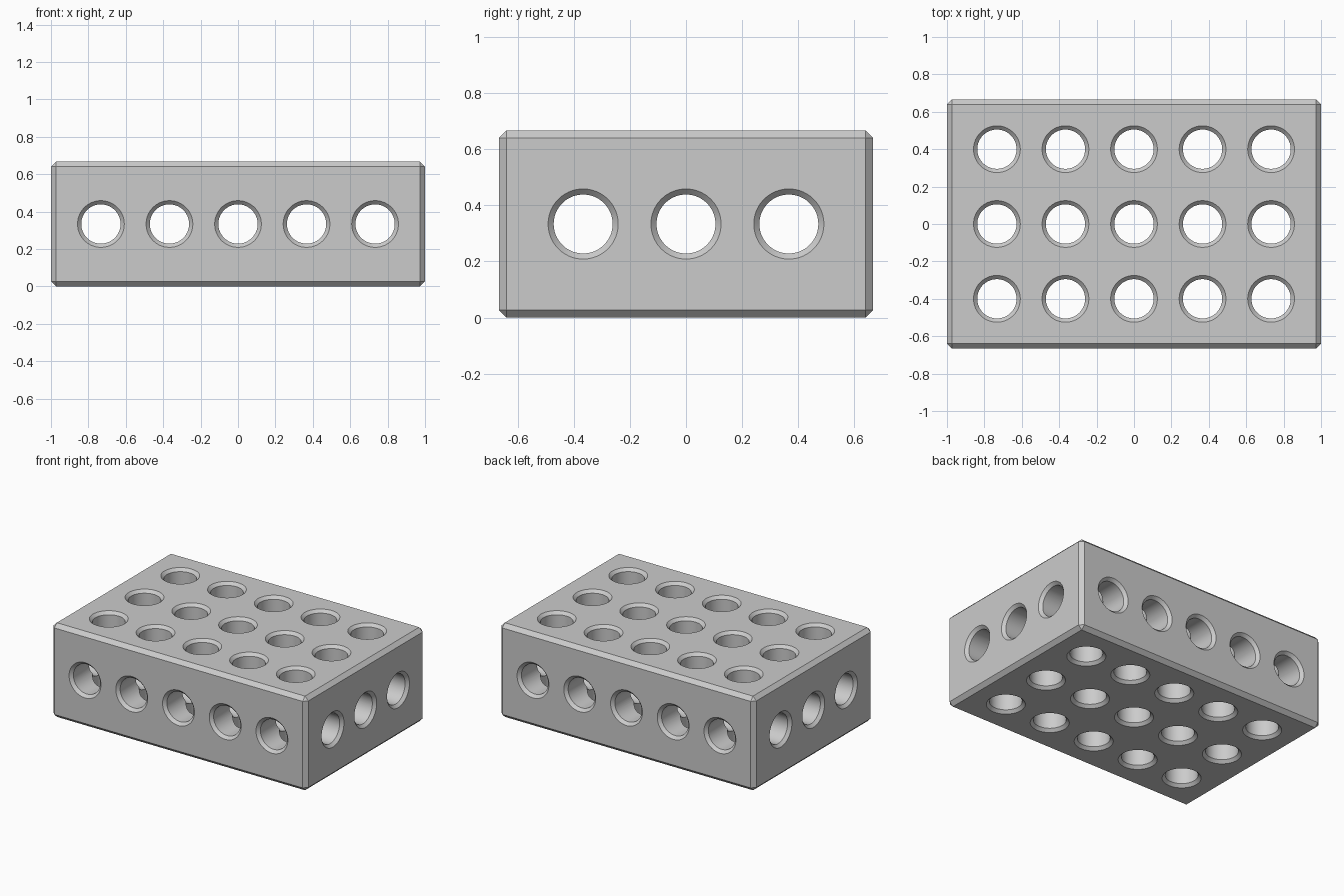
import bpy, bmesh
from math import pi, cos, sin
from mathutils import Matrix, Vector

if "Cube" in bpy.data.objects:
    bpy.data.objects.remove(bpy.data.objects["Cube"])

SIZE = Vector((2.0, 1.333, 0.667))
MID_Z = SIZE.z / 2
BEVEL = 0.027
HOLE_R, RIM_R = 0.105, 0.125
SEGMENTS = 64


def make_object(name, bm):
    bmesh.ops.recalc_face_normals(bm, faces=bm.faces)
    mesh = bpy.data.meshes.new(name)
    bm.to_mesh(mesh)
    bm.free()
    obj = bpy.data.objects.new(name, mesh)
    bpy.context.collection.objects.link(obj)
    return obj


def add_drill(bm, matrix, length):
    """Round cutter with a 45 degree flare at both ends, along local z."""
    h, flare, extra = length / 2, RIM_R - HOLE_R, 0.02
    profile = [(RIM_R + extra, -h - extra), (HOLE_R, -h + flare),
               (HOLE_R, h - flare), (RIM_R + extra, h + extra)]
    rings = []
    for r, z in profile:
        rings.append([bm.verts.new(matrix @ Vector((
            r * cos(2 * pi * (i + 0.5) / SEGMENTS),
            r * sin(2 * pi * (i + 0.5) / SEGMENTS), z))) for i in range(SEGMENTS)])
    for a, b in zip(rings, rings[1:]):
        for i in range(SEGMENTS):
            j = (i + 1) % SEGMENTS
            bm.faces.new((a[i], a[j], b[j], b[i]))
    bm.faces.new(rings[0][::-1])
    bm.faces.new(rings[-1])


def drill_set(name, centres, rotation, length):
    bm = bmesh.new()
    for c in centres:
        add_drill(bm, Matrix.Translation(c) @ rotation, length)
    obj = make_object(name, bm)
    obj.hide_render = True
    return obj


# Chamfered solid block
bm = bmesh.new()
bmesh.ops.create_cube(bm, size=1, matrix=Matrix.Translation((0, 0, MID_Z)) @ Matrix.Diagonal((*SIZE, 1)))
bmesh.ops.bevel(bm, geom=bm.edges[:], offset=BEVEL, segments=1, affect='EDGES')
block = make_object("drilled_block", bm)

# Hole grids: top to bottom, front to back, side to side
columns = [0.3665 * i for i in range(-2, 3)]
cutters = [
    drill_set("vertical_hole_cutters", [(x, y, MID_Z) for x in columns for y in (-0.4, 0, 0.4)],
              Matrix.Identity(4), SIZE.z),
    drill_set("front_hole_cutters", [(x, 0, MID_Z) for x in columns],
              Matrix.Rotation(pi / 2, 4, 'X'), SIZE.y),
    drill_set("side_hole_cutters", [(0, y, MID_Z) for y in (-0.3665, 0, 0.3665)],
              Matrix.Rotation(pi / 2, 4, 'Y'), SIZE.x),
]

# Drill the block, then discard the cutters
bpy.context.view_layer.objects.active = block
block.select_set(True)
for cutter in cutters:
    mod = block.modifiers.new(cutter.name, 'BOOLEAN')
    mod.operation = 'DIFFERENCE'
    mod.solver = 'EXACT'
    mod.object = cutter
    bpy.ops.object.modifier_apply(modifier=mod.name)
    bpy.data.objects.remove(cutter)

# Smooth bores with crisp edges
bpy.ops.object.shade_smooth_by_angle(angle=pi / 6)
